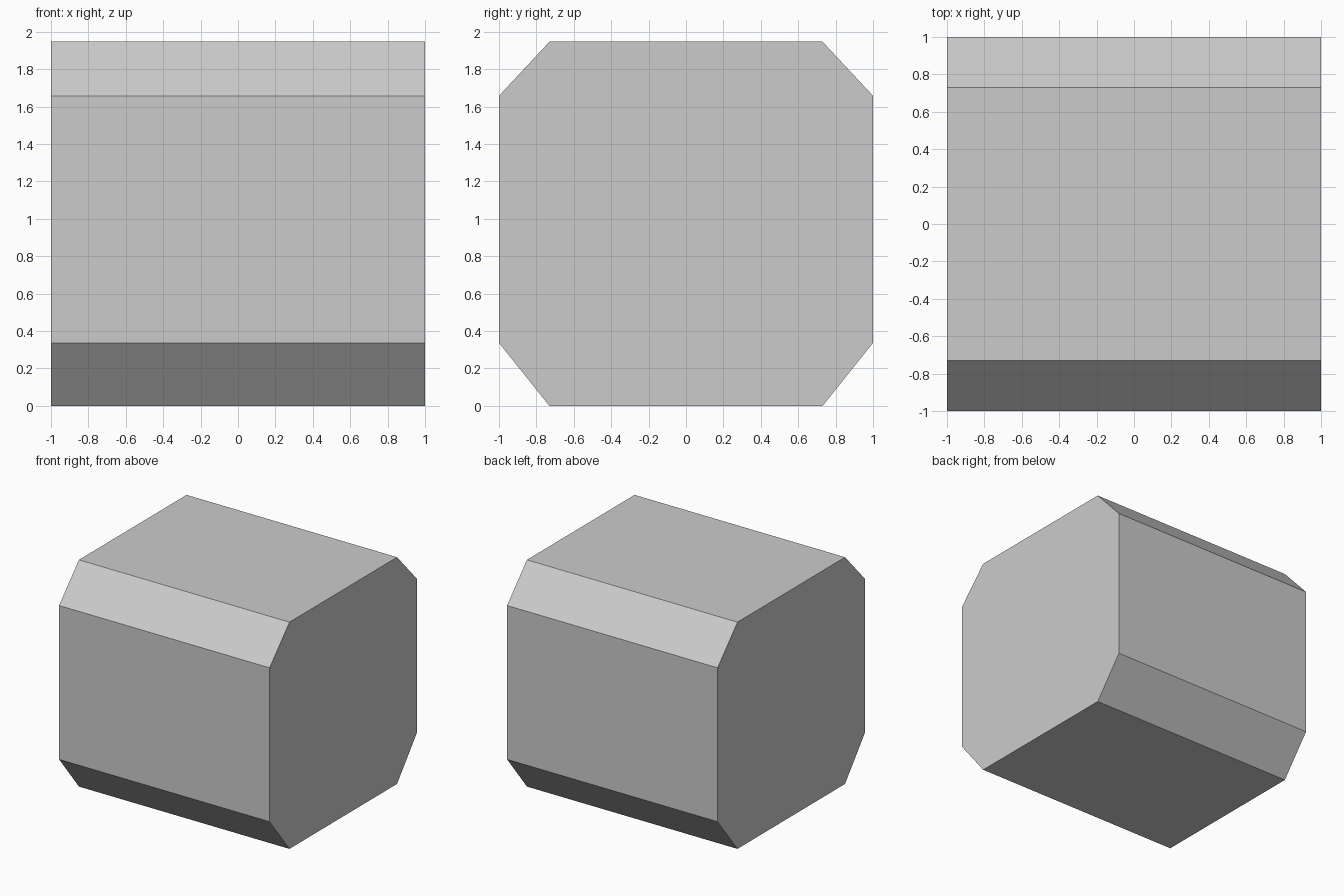
import bpy
import bmesh
from mathutils import Vector

if "Cube" in bpy.data.objects:
    bpy.data.objects.remove(bpy.data.objects["Cube"])

# Half of the eight-sided cross-section (y, z), mirrored across y = 0
half = [(0.73, 0.0), (1.0, 0.337), (1.0, 1.658), (0.73, 1.947)]
profile = half + [(-y, z) for y, z in reversed(half)]

# Block: the cross-section extruded along x
bm = bmesh.new()
end = bm.faces.new([bm.verts.new((-1.0, y, z)) for y, z in profile])
ext = bmesh.ops.extrude_face_region(bm, geom=[end], use_keep_orig=True)
bmesh.ops.translate(
    bm, vec=Vector((2.0, 0.0, 0.0)),
    verts=[g for g in ext["geom"] if isinstance(g, bmesh.types.BMVert)])
bmesh.ops.recalc_face_normals(bm, faces=bm.faces)

mesh = bpy.data.meshes.new("chamfered_block")
bm.to_mesh(mesh)
bm.free()
bpy.context.collection.objects.link(bpy.data.objects.new("chamfered_block", mesh))
